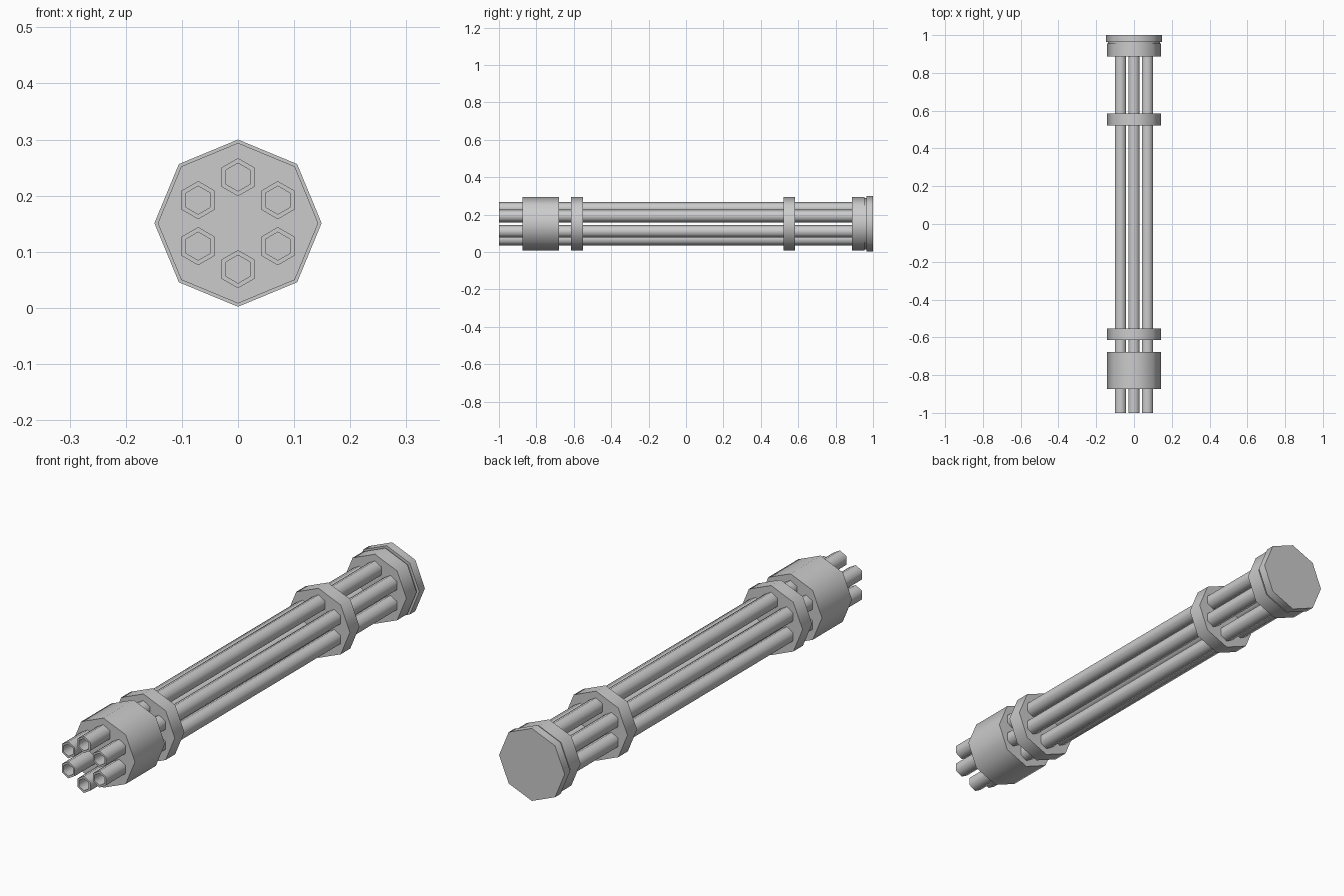
import bpy, bmesh, math

if "Cube" in bpy.data.objects:
    bpy.data.objects.remove(bpy.data.objects["Cube"])

AXIS_Z = 0.151


def lathe(name, profile, sides, cx=0.0, cz=AXIS_Z):
    """Sweep a (y, radius) profile around a y-parallel axis, capping both ends."""
    bm = bmesh.new()
    rings = []
    for y, r in profile:
        rings.append([bm.verts.new((r * math.sin(2 * math.pi * i / sides), y,
                                    r * math.cos(2 * math.pi * i / sides)))
                      for i in range(sides)])
    for a, b in zip(rings, rings[1:]):
        for i in range(sides):
            j = (i + 1) % sides
            bm.faces.new((a[i], a[j], b[j], b[i]))
    bm.faces.new(rings[0])
    bm.faces.new(rings[-1])
    bmesh.ops.recalc_face_normals(bm, faces=bm.faces)
    mesh = bpy.data.meshes.new(name)
    bm.to_mesh(mesh)
    bm.free()
    obj = bpy.data.objects.new(name, mesh)
    bpy.context.collection.objects.link(obj)
    obj.location = (cx, 0, cz)
    # Smooth round the sides, sharp at the end caps
    bpy.ops.object.select_all(action='DESELECT')
    obj.select_set(True)
    bpy.context.view_layer.objects.active = obj
    bpy.ops.object.shade_smooth_by_angle(angle=math.radians(65))
    return obj


# Six hexagonal barrels with hollow muzzles
for k in range(6):
    a = k * math.pi / 3
    lathe(f"barrel_{k + 1}",
          [(0.90, 0.034), (-1.0, 0.034), (-1.0, 0.025), (-0.88, 0.025)], 6,
          0.082 * math.sin(a), AXIS_Z + 0.082 * math.cos(a))

# Octagonal muzzle block and two barrel clamps
for name, y0, y1 in (("muzzle_block", -0.873, -0.678),
                     ("front_clamp", -0.614, -0.552),
                     ("rear_clamp", 0.522, 0.584)):
    lathe(name, [(y0, 0.143), (y1, 0.143)], 8)

# Rear collar, narrow groove and wider end plate
lathe("rear_collar", [(0.888, 0.143), (0.955, 0.143), (0.955, 0.137),
                      (0.964, 0.137), (0.964, 0.149), (1.0, 0.149)], 8)
